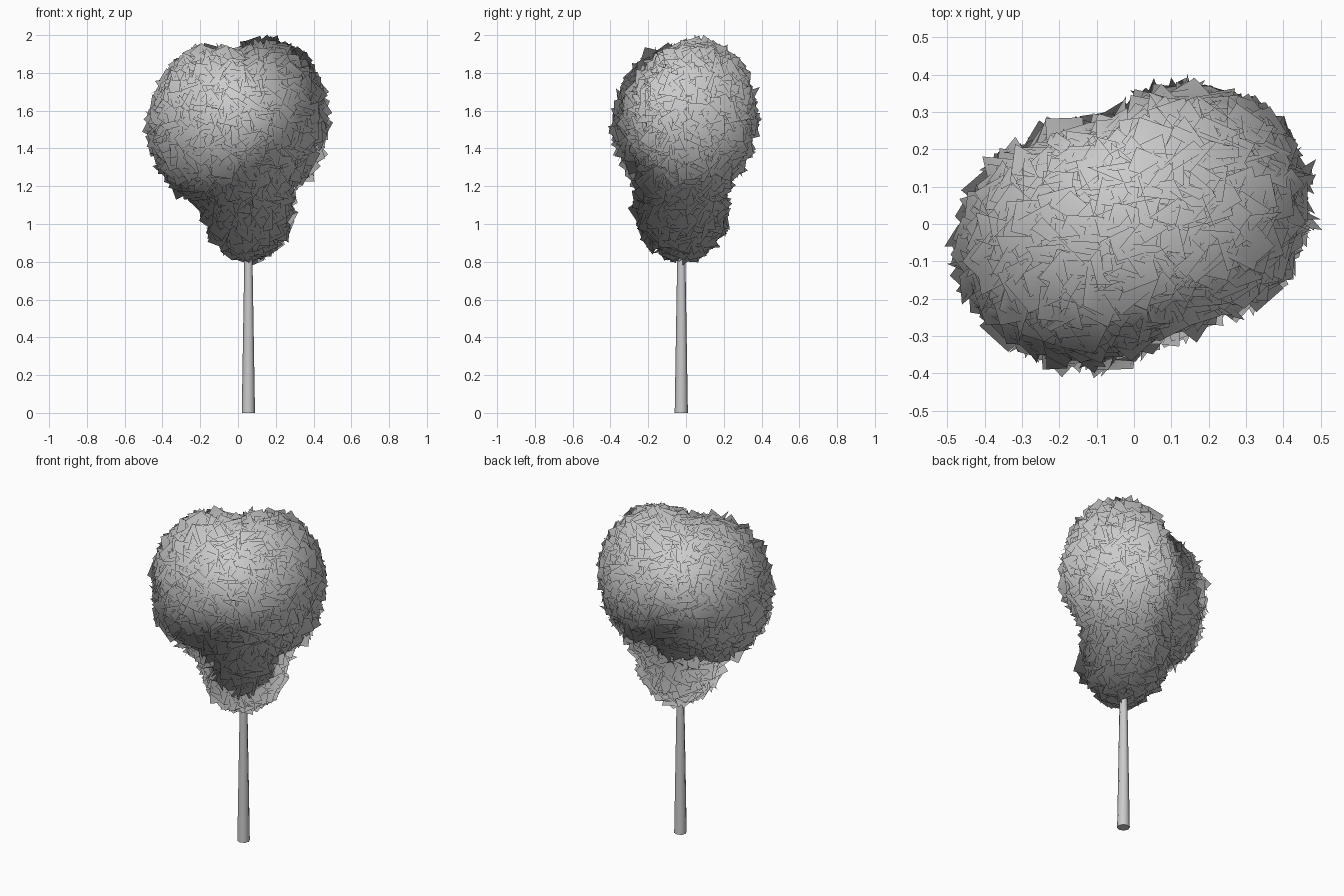
import bpy, bmesh, math, random
from mathutils import Vector

if "Cube" in bpy.data.objects:
    bpy.data.objects.remove(bpy.data.objects["Cube"])

random.seed(7)

# Foliage clumps: name, centre, radii, number of leaf cards
CLUMPS = [
    ("left_foliage", Vector((-0.135, -0.06, 1.52)), Vector((0.305, 0.29, 0.385)), 1100),
    ("right_foliage", Vector((0.165, 0.06, 1.56)), Vector((0.275, 0.285, 0.38)), 1000),
    ("lower_foliage", Vector((0.055, -0.02, 1.09)), Vector((0.205, 0.215, 0.255)), 600),
]
CROWN_CENTRE = Vector((0, 0, 1.55))
BLEND = 7.0


def depth(p, c, r):
    return math.hypot(*[(p[i] - c[i]) / r[i] for i in range(3)])


def field(p):
    # smooth union of all clumps, zero on the crown surface
    return -math.log(sum(math.exp(-BLEND * (depth(p, c, r) - 1)) for _, c, r, _ in CLUMPS)) / BLEND


def gradient(p):
    h = 0.002
    axes = (Vector((h, 0, 0)), Vector((0, h, 0)), Vector((0, 0, h)))
    return Vector([(field(p + a) - field(p - a)) / (2 * h) for a in axes])


def gauss(s):
    return Vector([random.gauss(0, s) for _ in range(3)])


def add_card(bm, p, out):
    # one square leaf card with a strongly random tilt
    n = (out + gauss(0.5)).normalized()
    u = n.orthogonal().normalized()
    a = random.uniform(0, math.tau)
    e1 = (u * math.cos(a) + n.cross(u) * math.sin(a)) * random.uniform(0.042, 0.056)
    e2 = n.cross(e1)
    corners = (p - e1 - e2, p + e1 - e2, p + e1 + e2, p - e1 + e2)
    bm.faces.new([bm.verts.new(c) for c in corners]).smooth = True


def build_clump(name, centre, radii, count):
    bm = bmesh.new()
    others = [(c, r) for n, c, r, _ in CLUMPS if n != name]
    for i in range(count):
        # evenly spread points over the ellipsoid, then pushed to the blended surface
        z = 1 - 2 * (i + 0.5) / count
        t = i * math.pi * (3 - math.sqrt(5))
        k = math.sqrt(1 - z * z)
        d = (Vector((k * math.cos(t), k * math.sin(t), z)) + gauss(0.03)).normalized()
        p = centre + Vector([d[j] * radii[j] for j in range(3)])
        if any(depth(p, c, r) < 0.9 for c, r in others):
            continue
        for _ in range(3):
            g = gradient(p)
            p = p - g * (field(p) / max(g.length_squared, 1.0))
        out = gradient(p).normalized()
        add_card(bm, p + out * random.uniform(-0.012, 0.008), out)
    mesh = bpy.data.meshes.new(name)
    bm.to_mesh(mesh)
    bm.free()
    # soft rounded shading: normals radiate from the crown centre
    mesh.normals_split_custom_set_from_vertices(
        [(v.co - CROWN_CENTRE).normalized() for v in mesh.vertices])
    bpy.context.collection.objects.link(bpy.data.objects.new(name, mesh))


for clump in CLUMPS:
    build_clump(*clump)

# Tapered trunk
bpy.ops.mesh.primitive_cone_add(vertices=8, radius1=0.035, radius2=0.017,
                                depth=1.1, location=(0.055, -0.025, 0.55))
bpy.context.object.name = "trunk"
bpy.ops.object.shade_smooth_by_angle(angle=math.radians(50))
